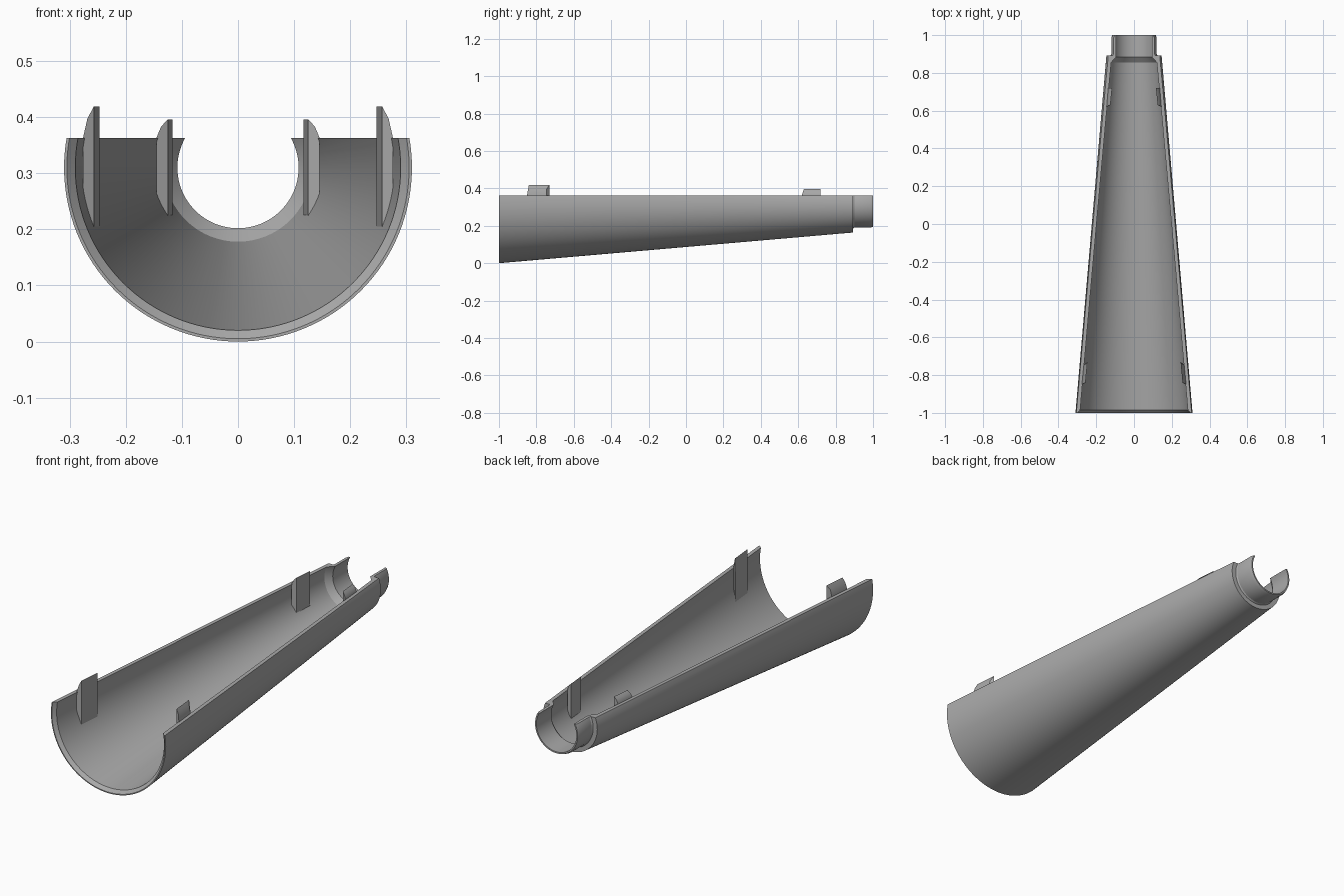
import bpy
import bmesh
import math

cube = bpy.data.objects.get("Cube")
if cube:
    bpy.data.objects.remove(cube, do_unlink=True)

AXIS_Z = 0.31    # height of the cone axis
CUT_Z = 0.363    # height of the open edge
SEGMENTS = 128

grey = bpy.data.materials.new("plain_grey")
grey.use_nodes = True
colour = (0.4, 0.4, 0.4, 1)
grey.diffuse_color = colour
grey.node_tree.nodes["Principled BSDF"].inputs["Base Color"].default_value = colour


def finish(name, bm):
    bmesh.ops.recalc_face_normals(bm, faces=bm.faces)
    mesh = bpy.data.meshes.new(name)
    bm.to_mesh(mesh)
    bm.free()
    obj = bpy.data.objects.new(name, mesh)
    mesh.materials.append(grey)
    bpy.context.collection.objects.link(obj)
    bpy.ops.object.select_all(action="DESELECT")
    obj.select_set(True)
    bpy.context.view_layer.objects.active = obj
    bpy.ops.object.shade_smooth_by_angle(angle=math.radians(25))
    return obj


# Tapered half shell with its stepped spigot: closed (radius, y) wall section
section = [
    (0.31, -1), (0.146, 0.893), (0.124, 0.893), (0.12, 0.9),
    (0.12, 0.985), (0.115, 1), (0.108, 1), (0.108, 0.885),
    (0.132, 0.855), (0.29, -0.985), (0.305, -1),
]
bm = bmesh.new()
rings = []
for i in range(SEGMENTS):
    a = math.tau * i / SEGMENTS
    rings.append([bm.verts.new((r * math.cos(a), y, AXIS_Z + r * math.sin(a)))
                  for r, y in section])
for i, ring in enumerate(rings):
    after = rings[(i + 1) % SEGMENTS]
    for j in range(len(section)):
        k = (j + 1) % len(section)
        bm.faces.new((ring[j], ring[k], after[k], after[j]))
bmesh.ops.bisect_plane(bm, geom=bm.verts[:] + bm.edges[:] + bm.faces[:],
                       plane_co=(0, 0, CUT_Z), plane_no=(0, 0, 1), clear_outer=True)
bmesh.ops.edgeloop_fill(bm, edges=[e for e in bm.edges if e.is_boundary])
finish("tapered_half_shell", bm)


# Locating tabs: flat inner face parallel to the wall, bevelled outer side
def tab(name, side, y0, y1, inner, outer, half, bevel, chamfer):
    drift = 0.086 * (y1 - y0)
    bm = bmesh.new()
    ends = []
    for y, shift, back in ((y0, 0, 0), (y1, drift, chamfer)):
        lean = 0.01 if y == y0 else 0
        profile = [(inner, -half, lean), (inner, half, lean),
                   ((inner + outer) / 2 + 0.002, half - bevel * 0.4, lean * 0.6 - back),
                   (outer, half - bevel, -back),
                   (outer, bevel - half, -back),
                   ((inner + outer) / 2 + 0.002, bevel * 0.4 - half, lean * 0.6 - back)]
        ends.append([bm.verts.new((side * (x - shift), y + dy, AXIS_Z + z))
                     for x, z, dy in profile])
    for end in ends:
        bm.faces.new(end)
    for i in range(6):
        j = (i + 1) % 6
        bm.faces.new((ends[0][i], ends[0][j], ends[1][j], ends[1][i]))
    finish(name, bm)


for side, label in ((1, "left"), (-1, "right")):
    tab(f"{label}_front_tab", side, -0.85, -0.73, 0.257, 0.276, 0.109, 0.055, 0.015)
    tab(f"{label}_rear_tab", side, 0.62, 0.72, 0.125, 0.145, 0.086, 0.032, 0)
